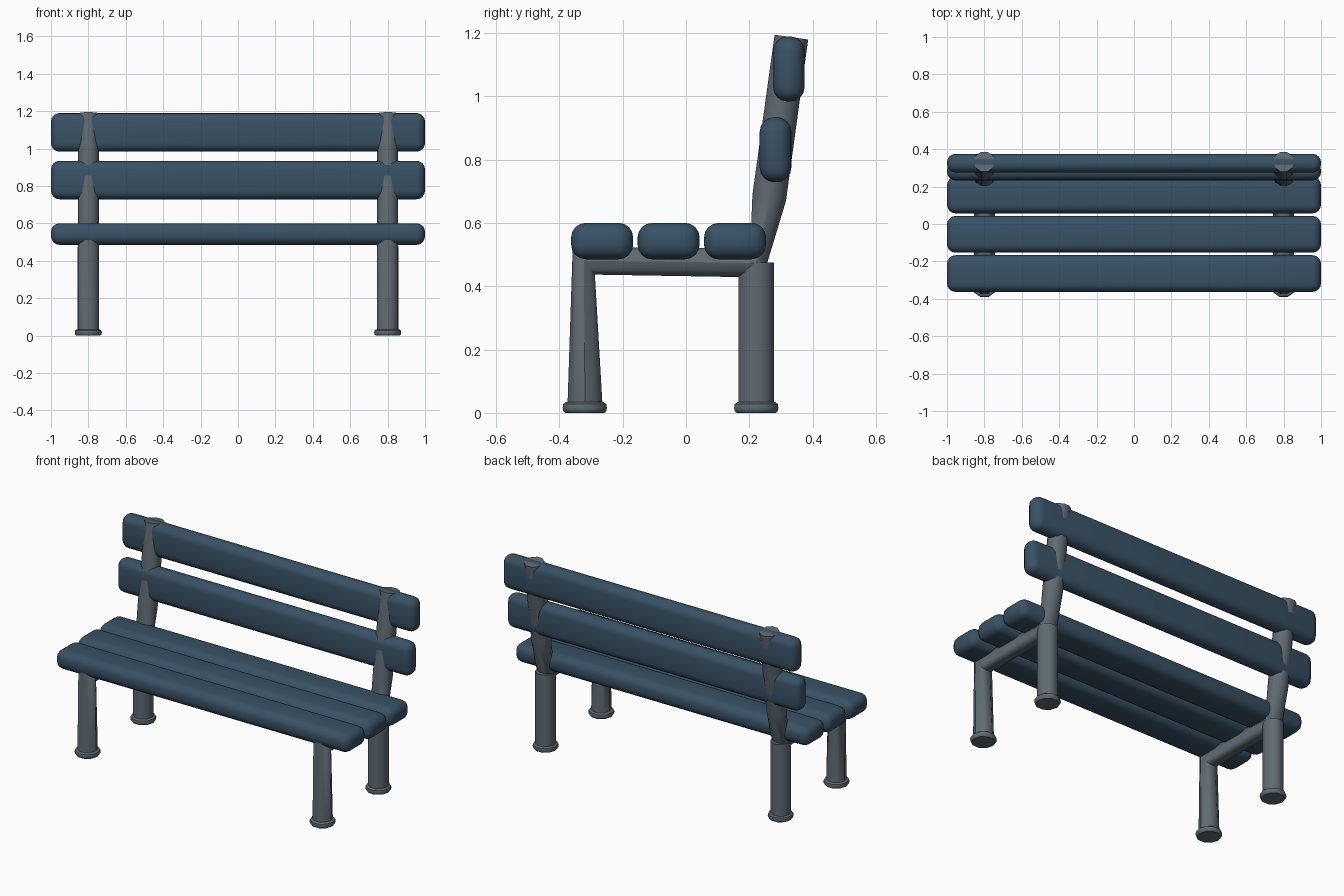
import bpy, bmesh
from math import sin, cos, pi, radians

cube = bpy.data.objects.get("Cube")
if cube:
    bpy.data.objects.remove(cube, do_unlink=True)


def material(name, rgb):
    m = bpy.data.materials.new(name)
    m.use_nodes = True
    m.diffuse_color = (*rgb, 1)
    m.node_tree.nodes["Principled BSDF"].inputs["Base Color"].default_value = (*rgb, 1)
    return m


BLUE = material("blue painted wood", (0.04, 0.083, 0.13))
GREY = material("grey metal", (0.115, 0.145, 0.17))
SIDES = 10


def finish(name, bm, mat, bevel=0.0):
    bmesh.ops.recalc_face_normals(bm, faces=bm.faces)
    mesh = bpy.data.meshes.new(name)
    bm.to_mesh(mesh)
    bm.free()
    mesh.materials.append(mat)
    obj = bpy.data.objects.new(name, mesh)
    bpy.context.collection.objects.link(obj)
    if bevel:
        mod = obj.modifiers.new("rounding", 'BEVEL')
        mod.width, mod.segments = bevel, 4
    bpy.ops.object.select_all(action='DESELECT')
    obj.select_set(True)
    bpy.context.view_layer.objects.active = obj
    if bevel:
        bpy.ops.object.modifier_apply(modifier="rounding")
    bpy.ops.object.shade_smooth_by_angle(angle=radians(40))


def plank(name, y, z, depth, height):
    bm = bmesh.new()
    bmesh.ops.create_cube(bm, size=1)
    for v in bm.verts:
        v.co = (v.co.x * 2, y + v.co.y * depth, z + v.co.z * height)
    finish(name, bm, BLUE, 0.046)


def tube(name, x, sections):
    """Loft rings; each section is (y, z, y, z, half width) across the tube."""
    bm = bmesh.new()
    rings = []
    for y0, z0, y1, z1, half in sections:
        ring = []
        for i in range(SIDES):
            t = 2 * pi * (i + 0.5) / SIDES
            k = 0.5 * cos(t) / cos(pi / SIDES)
            ring.append(bm.verts.new((x + half * sin(t),
                                      (y0 + y1) / 2 + k * (y1 - y0),
                                      (z0 + z1) / 2 + k * (z1 - z0))))
        rings.append(ring)
    for a, b in zip(rings, rings[1:]):
        for i in range(SIDES):
            j = (i + 1) % SIDES
            bm.faces.new((a[i], a[j], b[j], b[i]))
    bm.faces.new(rings[0])
    bm.faces.new(rings[-1])
    finish(name, bm, GREY)


def upright(name, x, y, profile):
    tube(name, x, [(y - r, z, y + r, z, r * 1.03) for r, z in profile])


# Seat and backrest planks
for i, y in enumerate((-0.265, -0.055, 0.155)):
    plank(f"seat_plank_{i + 1}", y, 0.543, 0.196, 0.115)
plank("lower_back_plank", 0.283, 0.832, 0.10, 0.206)
plank("upper_back_plank", 0.325, 1.087, 0.10, 0.206)

FOOT = [(0.062, 0), (0.068, 0.006), (0.07, 0.016), (0.068, 0.028), (0.06, 0.034)]
for side, x in (("right", -0.8), ("left", 0.8)):
    # Bent tube: front leg, seat rail and back post in one run
    tube(f"{side}_frame", x, [
        (-0.375, 0.01, -0.263, 0.01, 0.056),
        (-0.358, 0.525, -0.288, 0.437, 0.056),
        (0.203, 0.52, 0.243, 0.428, 0.056),
        (0.21, 0.69, 0.316, 0.67, 0.056),
        (0.28, 1.195, 0.386, 1.18, 0.056)])
    upright(f"{side}_rear_leg", x, 0.222, [(0.056, 0.01), (0.056, 0.475)])
    upright(f"{side}_front_foot", x, -0.32, FOOT)
    upright(f"{side}_rear_foot", x, 0.222, FOOT)
